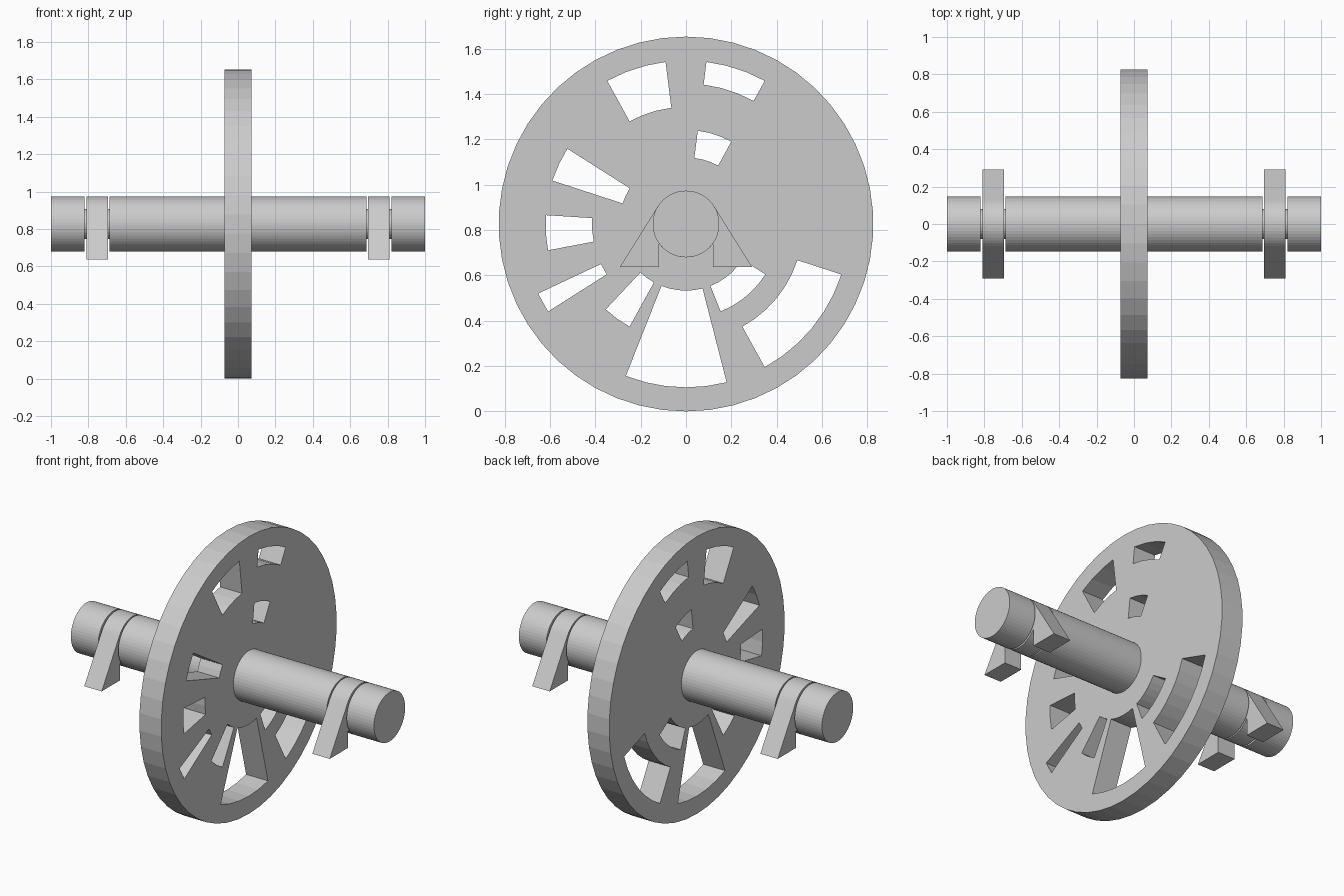
import bpy, bmesh
from math import sin, cos, radians, pi
from mathutils import Vector

if "Cube" in bpy.data.objects:
    bpy.data.objects.remove(bpy.data.objects["Cube"])

ZC = 0.827            # axle height
N = 50                # sides of all round parts
STEP = 2 * pi / N


def polar(r, k):
    """(y, z offset) at step k, counted from the top towards -y."""
    a = pi / 2 + k * STEP
    return r * cos(a), r * sin(a)


def finish(name, bm):
    bmesh.ops.recalc_face_normals(bm, faces=bm.faces[:])
    me = bpy.data.meshes.new(name)
    bm.to_mesh(me)
    bm.free()
    ob = bpy.data.objects.new(name, me)
    bpy.context.collection.objects.link(ob)
    return ob


def thicken(bm, depth):
    """Extrude a flat sheet along +x into a closed solid."""
    res = bmesh.ops.extrude_face_region(bm, geom=bm.faces[:], use_keep_orig=True)
    verts = [g for g in res["geom"] if isinstance(g, bmesh.types.BMVert)]
    bmesh.ops.translate(bm, verts=verts, vec=(depth, 0, 0))


# Slotted wheel: polar grid of cells, slots are (first step, last step, inner ring, outer ring)
RADII = [0.14, 0.294, 0.415, 0.517, 0.62, 0.721, ZC]
SLOTS = [(1, 4, 3, 5), (46, 49, 4, 5), (46, 49, 1, 2), (8, 10, 1, 4),
         (12, 14, 2, 4), (16, 17, 2, 5), (19, 21, 1, 3), (22, 27, 1, 5),
         (28, 33, 1, 2), (29, 35, 3, 5)]
HALF = 0.072
bm = bmesh.new()
grid = [[bm.verts.new((-HALF, y, ZC + z)) for y, z in (polar(r, k) for k in range(N))]
        for r in RADII]
for i in range(len(RADII) - 1):
    for k in range(N):
        if any(a <= k < b and lo <= i < hi for a, b, lo, hi in SLOTS):
            continue
        j = (k + 1) % N
        bm.faces.new((grid[i][k], grid[i + 1][k], grid[i + 1][j], grid[i][j]))
bmesh.ops.delete(bm, geom=[v for v in bm.verts if not v.link_faces], context='VERTS')
thicken(bm, 2 * HALF)
finish("slotted_wheel", bm)

# Axle: stepped shaft with two narrow journals
R, RJ = 0.147, 0.08
half_profile = [(0.687, R), (0.687, RJ), (0.82, RJ), (0.82, R), (1.0, R)]
profile = [(-x, r) for x, r in reversed(half_profile)] + half_profile
bm = bmesh.new()
rings = [[bm.verts.new((x, y, ZC + z)) for y, z in (polar(r, k) for k in range(N))]
         for x, r in profile]
for a, b in zip(rings, rings[1:]):
    for k in range(N):
        j = (k + 1) % N
        bm.faces.new((a[k], a[j], b[j], b[k]))
bm.faces.new(rings[0])
bm.faces.new(rings[-1])
finish("axle", bm)


# Bearing brackets: ring around the journal with two splayed feet
def arc(r, a0, a1, n):
    return [(r * cos(radians(a0 + (a1 - a0) * t / n)),
             r * sin(radians(a0 + (a1 - a0) * t / n))) for t in range(n + 1)]


def bracket(name, x0, x1):
    foot = 0.637 - ZC
    outer = ([(0.12, foot), (0.292, foot)] + arc(R, 32, 148, 16)
             + [(-0.292, foot), (-0.12, foot)] + arc(R, 215.3, 324.7, 15))
    bore = arc(RJ + 0.003, 0, 360, N)[:-1]
    bm = bmesh.new()
    edges = []
    for loop in (outer, bore):
        vs = [bm.verts.new((x0, y, ZC + z)) for y, z in loop]
        edges += [bm.edges.new((vs[i - 1], vs[i])) for i in range(len(vs))]
    bmesh.ops.triangle_fill(bm, edges=edges, use_beauty=True, normal=Vector((1, 0, 0)))
    thicken(bm, x1 - x0)
    finish(name, bm)


bracket("bracket_right", 0.695, 0.81)
bracket("bracket_left", -0.81, -0.695)
